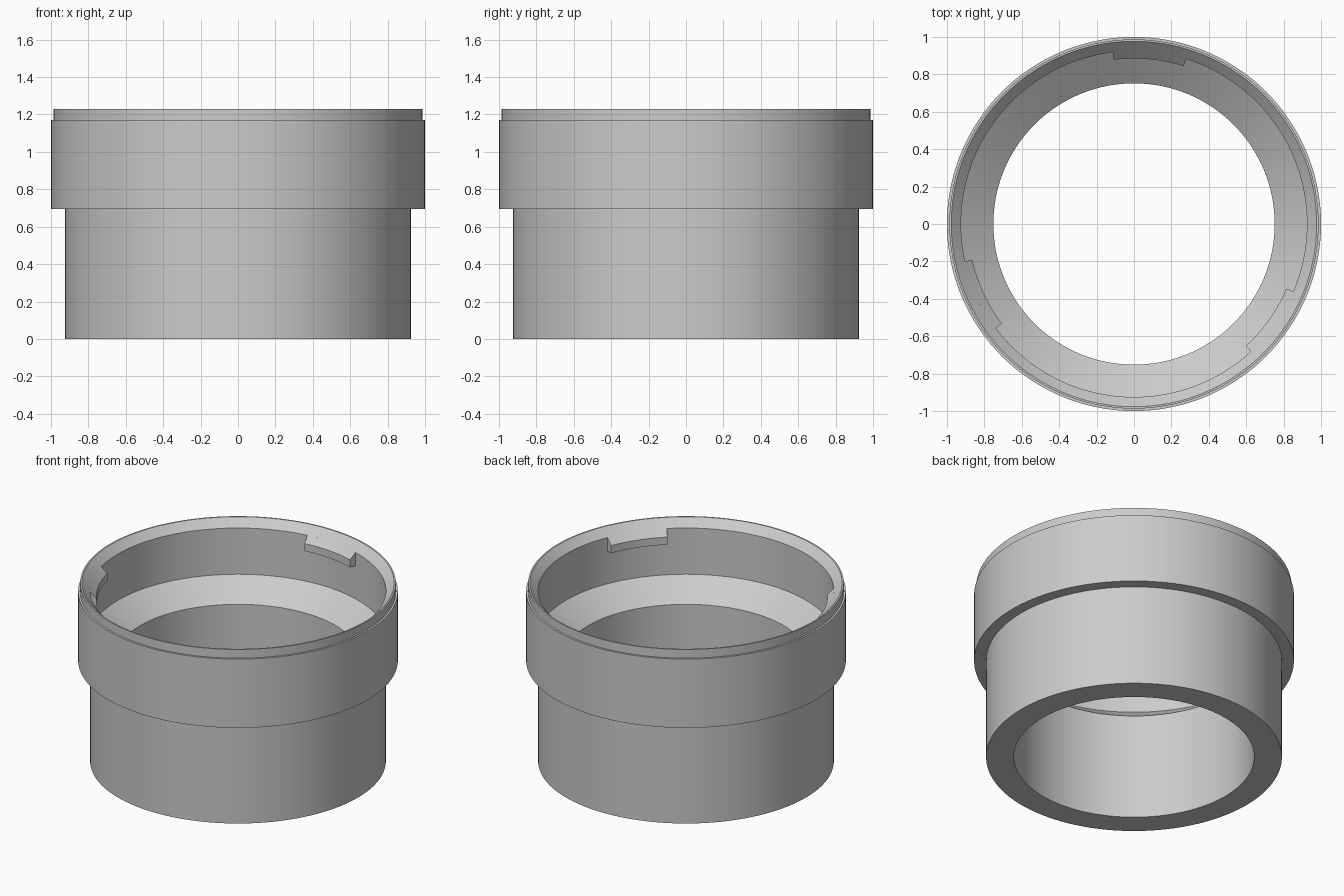
import bpy
import bmesh
from math import cos, sin, radians

cube = bpy.data.objects.get("Cube")
if cube:
    bpy.data.objects.remove(cube, do_unlink=True)

grey = bpy.data.materials.new("light_grey")
grey.use_nodes = True
colour = (0.6, 0.6, 0.6, 1)
grey.diffuse_color = colour
grey.node_tree.nodes["Principled BSDF"].inputs["Base Color"].default_value = colour


def revolve(name, profile, start, sweep, steps):
    """Sweep a closed (radius, height) profile about z; cap partial sweeps."""
    full = sweep == 360
    bm = bmesh.new()
    rings = []
    for i in range(steps if full else steps + 1):
        a = radians(start + sweep * i / steps)
        rings.append([bm.verts.new((r * cos(a), r * sin(a), z)) for r, z in profile])
    n = len(profile)
    for i in range(steps):
        p, q = rings[i], rings[(i + 1) % len(rings)]
        for j in range(n):
            k = (j + 1) % n
            bm.faces.new((p[j], q[j], q[k], p[k]))
    if not full:
        bm.faces.new(rings[0])
        bm.faces.new(rings[-1])
    bmesh.ops.recalc_face_normals(bm, faces=bm.faces)
    mesh = bpy.data.meshes.new(name)
    bm.to_mesh(mesh)
    bm.free()
    mesh.materials.append(grey)
    ob = bpy.data.objects.new(name, mesh)
    bpy.context.collection.objects.link(ob)
    bpy.ops.object.select_all(action="DESELECT")
    ob.select_set(True)
    bpy.context.view_layer.objects.active = ob
    bpy.ops.object.shade_smooth_by_angle(angle=radians(25))
    return ob


# Stepped collar: outer wall going up, then chamfered mouth, socket, cone and bore
collar = [
    (0.925, 0), (0.925, 0.695), (1, 0.695), (1, 1.17), (0.987, 1.17), (0.987, 1.23),
    (0.977, 1.23), (0.925, 1.177), (0.925, 0.858), (0.752, 0.731), (0.752, 0),
]
revolve("collar_body", collar, 0, 360, 144)

# Three locking lugs inside the mouth, their tops continuing the chamfer
lug = [(0.94, 1.085), (0.885, 1.085), (0.885, 1.137), (0.925, 1.177), (0.94, 1.177)]
for i in range(3):
    revolve(f"locking_lug_{i + 1}", lug, 72.5 + 120 * i, 24.5, 10)
